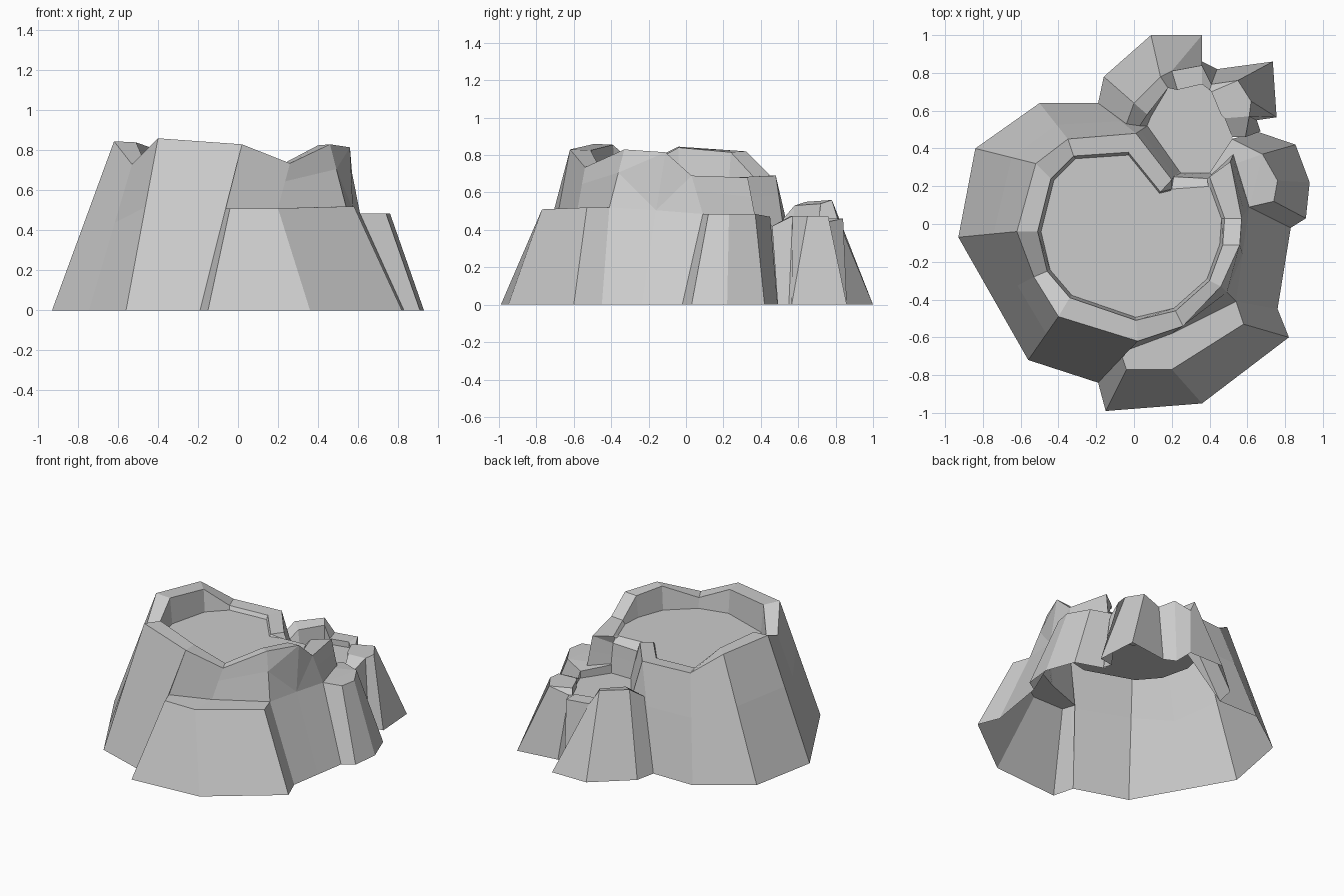
import bpy, bmesh
from mathutils import Vector


def make_mesh(name, faces):
    """Build an object from faces given as point lists, welding shared points."""
    bm = bmesh.new()
    for f in faces:
        bm.faces.new([bm.verts.new(p) for p in f])
    bmesh.ops.remove_doubles(bm, verts=bm.verts, dist=0.001)
    bmesh.ops.dissolve_degenerate(bm, edges=bm.edges, dist=0.0005)
    bmesh.ops.triangulate(bm, faces=[f for f in bm.faces if len(f.verts) > 4])
    bmesh.ops.recalc_face_normals(bm, faces=bm.faces)
    me = bpy.data.meshes.new(name)
    bm.to_mesh(me)
    bm.free()
    ob = bpy.data.objects.new(name, me)
    bpy.context.collection.objects.link(ob)
    return ob


def loft(rows, closed=False):
    """Quads between successive rows of equal length."""
    out = []
    for a, b in zip(rows, rows[1:]):
        n = len(a)
        for i in range(n if closed else n - 1):
            j = (i + 1) % n
            out.append([a[i], a[j], b[j], b[i]])
    return out


# Main crater rim: outer x, y, z, then inner x, y
rim = [
    (-.62, -.04, .845, -.51, -.04), (-.53, -.28, .73, -.46, -.25),
    (-.40, -.49, .86, -.34, -.39), (.02, -.62, .83, .01, -.51),
    (.26, -.54, .735, .22, -.46), (.46, -.33, .83, .40, -.30),
    (.56, -.11, .815, .47, -.11), (.57, .03, .69, .48, .03),
    (.51, .33, .68, .40, .25), (.41, .24, .62, .41, .20),
    (.21, .25, .62, .20, .185), (.20, .235, .68, .14, .17),
    (.01, .48, .69, -.03, .38), (-.35, .45, .69, -.32, .36),
    (-.52, .32, .82, -.44, .24),
]
FLOOR = .66
outer = [Vector(r[:3]) for r in rim]
inner = [Vector((r[3], r[4], max(r[2] - .005, FLOOR))) for r in rim]
centre = Vector((0, -.05, 0))
floor = []
for p in inner:
    q = centre + (p - centre) * .965
    floor.append(Vector((q.x, q.y, FLOOR)))
make_mesh("crater_rim", loft([outer, inner, floor], True) + [floor])

# Main crater wall feet: rim index, then x, y, z where the wall ends
feet = [
    (0, -.93, -.07, 0), (1, -.745, -.395, 0), (2, -.56, -.72, 0), (3, -.19, -.84, 0),
    (3, -.07, -.68, .51), (4, .20, -.58, .51), (5, .54, -.41, .52), (5, .76, -.45, 0),
    (6, .795, -.235, 0), (7, .83, -.02, 0), (7, .61, .09, .485), (8, .53, .38, .42),
    (9, .41, .27, .42), (10, .25, .27, .42), (11, .24, .28, .42), (12, .07, .52, .42),
    (12, -.19, .64, 0), (13, -.50, .64, 0), (14, -.84, .40, 0),
]
# Steeper upper wall on the right side
crease = {7: (.54, -.41, .52), 8: (.575, -.16, .505), 9: (.61, .09, .485)}
base = [Vector(f[1:]) for f in feet]
top = [outer[f[0]] for f in feet]
mid = [Vector(crease[i]) if i in crease else base[i].lerp(top[i], .6)
       for i in range(len(feet))]
make_mesh("crater_wall", loft([base, mid, top], True))

# Front ledge
make_mesh("front_ledge", loft([
    [(-.19, -.84, 0), (-.15, -.99, 0), (.36, -.95, 0), (.82, -.60, 0), (.76, -.45, 0)],
    [(-.07, -.68, .51), (-.04, -.77, .51), (.20, -.77, .51), (.58, -.53, .52), (.54, -.41, .52)],
    [(-.07, -.68, .51), (-.07, -.68, .51), (.20, -.58, .51), (.54, -.41, .52), (.54, -.41, .52)],
]))

# Rock wall around the lower basin, back-left round to the gap on the right
b_base = [(-.19, .64, 0), (-.16, .78, 0), (.09, 1.0, 0), (.36, 1.0, 0), (.36, .86, 0),
          (.44, .82, 0), (.735, .86, 0), (.755, .565, 0), (.65, .55, 0), (.67, .49, 0)]
b_top = [(-.04, .53, .47), (0, .64, .55), (.14, .78, .56), (.20, .81, .46), (.36, .84, .46),
         (.41, .74, .44), (.55, .76, .475), (.62, .65, .475), (.61, .57, .475), (.58, .55, .42)]
b_top[-1] = (.59, .46, .42)
b_in = [(.03, .52, .46), (.07, .58, .53), (.18, .72, .54), (.23, .71, .46), (.36, .74, .46),
        (.40, .71, .43), (.41, .70, .475), (.46, .58, .475), (.48, .56, .475), (.52, .46, .42)]
b_floor = [(x, y, .42) for x, y, z in b_in]
b_floor[0] = (.07, .52, .42)
b_floor[1] = (.09, .57, .42)
make_mesh("basin_rock_wall", loft([b_base, b_top, b_in, b_floor]))
make_mesh("basin_floor", [b_floor + [(.53, .38, .42), (.41, .27, .42), (.24, .27, .42)]])

# Right-hand rock shoulder
s_base = [(.65, .49, 0), (.855, .42, 0), (.93, .22, 0), (.91, .03, 0), (.83, -.02, 0)]
s_top = [(.52, .45, .47), (.68, .37, .485), (.76, .23, .485), (.74, .12, .485), (.61, .09, .485)]
s_in = [(.52, .45, .42), (.40, .27, .42), (.40, .27, .48), (.52, .45, .47)]
make_mesh("right_shoulder", loft([s_base, s_top]) +
          [s_top + [(.40, .27, .48)], s_in])
